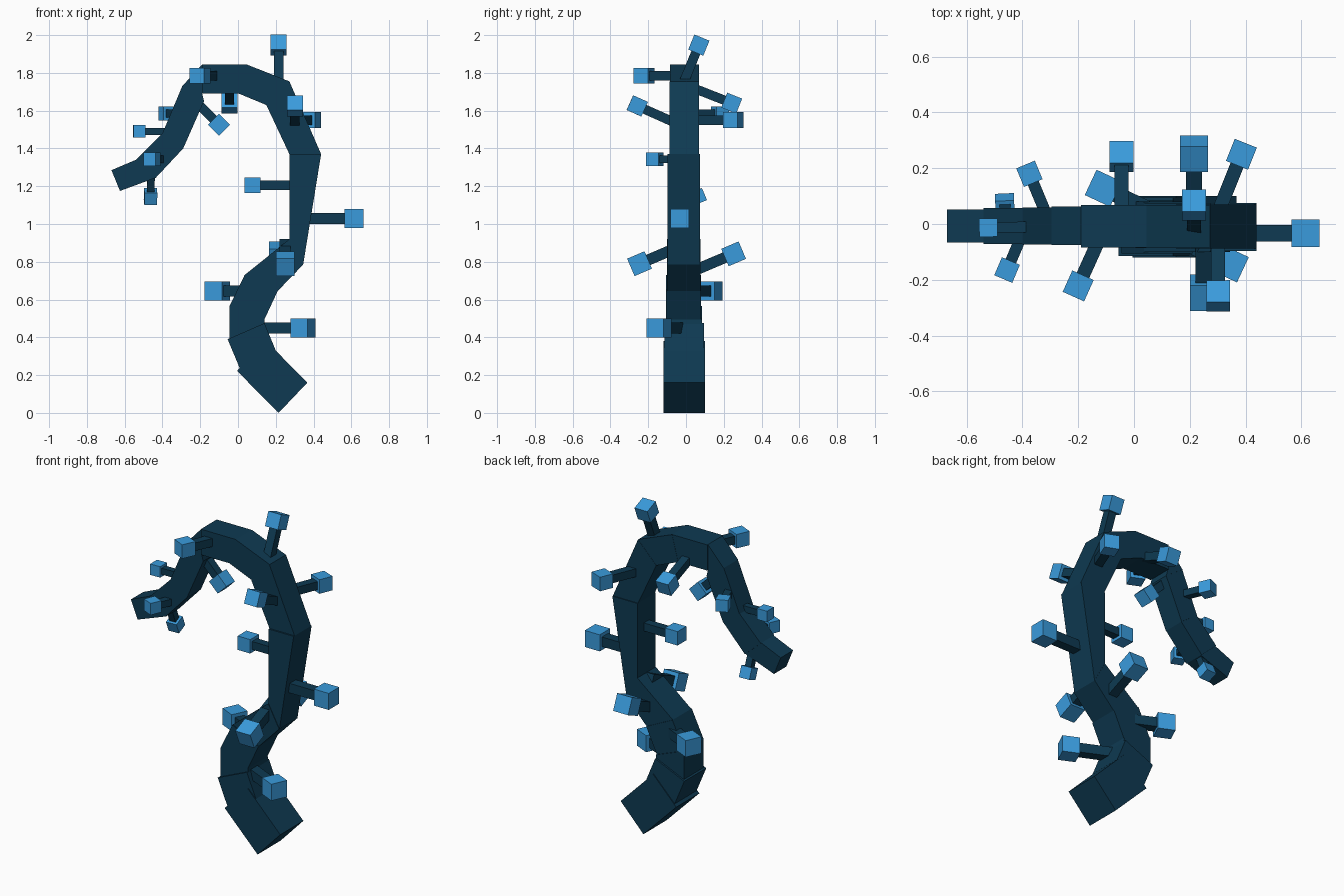
import bpy
import bmesh
from mathutils import Vector, Matrix


def material(name, rgb):
    m = bpy.data.materials.new(name)
    m.diffuse_color = (*rgb, 1)
    return m


DARK = material("deep_teal", (0.0044, 0.042, 0.084))
BLUE = material("bright_blue", (0.042, 0.33, 0.72))


def finish(bm, name, mat):
    bmesh.ops.recalc_face_normals(bm, faces=bm.faces)
    mesh = bpy.data.meshes.new(name)
    bm.to_mesh(mesh)
    bm.free()
    mesh.materials.append(mat)
    ob = bpy.data.objects.new(name, mesh)
    bpy.context.collection.objects.link(ob)


def slab(name, outline, y0, y1):
    """Extrude an (x, z) outline from y0 to y1."""
    bm = bmesh.new()
    face = bm.faces.new([bm.verts.new((x, y0, z)) for x, z in outline])
    new = bmesh.ops.extrude_face_region(bm, geom=[face])["geom"]
    verts = [v for v in new if isinstance(v, bmesh.types.BMVert)]
    bmesh.ops.translate(bm, verts=verts, vec=(0, y1 - y0, 0))
    finish(bm, name, DARK)


def box(name, centre, size, frame, mat):
    bm = bmesh.new()
    bmesh.ops.create_cube(bm, size=1)
    mtx = Matrix.Translation(centre) @ frame.to_4x4() @ Matrix.Diagonal((*size, 1))
    bmesh.ops.transform(bm, matrix=mtx, verts=bm.verts)
    finish(bm, name, mat)


# Trunk foot: two tilted blocks
slab("trunk_foot", [(0.215, 0.0), (0.367, 0.16), (0.15, 0.38), (-0.005, 0.222)], -0.12, 0.1)
slab("trunk_ankle", [(-0.055, 0.39), (0.01, 0.235), (0.2, 0.33), (0.14, 0.475)], -0.115, 0.095)

# Curved trunk: cross cuts (outer x, z, inner x, z) and the y range of the segment after each
cuts = [
    (-0.045, 0.38, 0.15, 0.38, -0.105, 0.085),
    (-0.045, 0.565, 0.14, 0.495, -0.105, 0.08),
    (0.035, 0.73, 0.21, 0.645, -0.1, 0.076),
    (0.272, 0.945, 0.345, 0.785, -0.097, 0.075),
    (0.272, 1.37, 0.44, 1.37, -0.088, 0.07),
    (0.15, 1.63, 0.272, 1.755, -0.086, 0.069),
    (0.005, 1.69, 0.045, 1.845, -0.084, 0.068),
    (-0.19, 1.69, -0.19, 1.845, -0.076, 0.062),
    (-0.18, 1.65, -0.295, 1.73, -0.074, 0.06),
    (-0.29, 1.40, -0.4, 1.48, -0.072, 0.058),
    (-0.435, 1.245, -0.54, 1.34, -0.066, 0.052),
    (-0.625, 1.175, -0.67, 1.285, 0, 0),
]
cuts[3] = (0.272, 0.92, 0.345, 0.785, -0.097, 0.075)
for i, (a, b) in enumerate(zip(cuts, cuts[1:])):
    slab(f"trunk_segment_{i + 1}", [a[0:2], a[2:4], b[2:4], b[0:2]], a[4], a[5])

# Stalks: root point, tip cube centre, cube size
stalks = [
    ((-0.30, 0.0, 1.585), (-0.375, 0.18, 1.585), 0.072),
    ((-0.46, 0.0, 1.30), (-0.463, 0.065, 1.145), 0.068),
    ((-0.36, -0.01, 1.49), (-0.522, -0.013, 1.49), 0.066),
    ((-0.385, 0.0, 1.343), (-0.455, -0.165, 1.343), 0.07),
    ((-0.10, 0.0, 1.785), (-0.2, -0.222, 1.785), 0.084),
    ((-0.21, -0.01, 1.635), (-0.1, -0.01, 1.525), 0.082),
    ((-0.045, 0.0, 1.735), (-0.045, 0.242, 1.64), 0.085),
    ((0.215, 0.0, 0.735), (0.215, 0.252, 0.842), 0.1),
    ((0.215, -0.01, 1.755), (0.215, 0.068, 1.947), 0.086),
    ((0.285, 0.0, 1.55), (0.385, 0.25, 1.55), 0.085),
    ((0.38, -0.033, 1.03), (0.615, -0.033, 1.03), 0.1),
    ((0.30, 0.0, 1.51), (0.302, -0.258, 1.625), 0.085),
    ((0.25, 0.0, 0.895), (0.25, -0.246, 0.79), 0.1),
    ((0.06, -0.01, 0.45), (0.345, -0.143, 0.45), 0.1),
    ((0.10, 0.03, 0.645), (-0.11, 0.128, 0.645), 0.1),
    ((0.30, -0.01, 1.205), (0.076, -0.01, 1.205), 0.084),
]
for i, (root, tip, s) in enumerate(stalks):
    root, tip = Vector(root), Vector(tip)
    d = (tip - root).normalized()
    side = d.cross(Vector((0, 0, 1))).normalized()
    frame = Matrix((side, side.cross(d), d)).transposed()
    w = s * 0.58
    box(f"stalk_{i + 1}", (root + tip) / 2, (w, w, (tip - root).length), frame, DARK)
    box(f"stalk_tip_{i + 1}", tip, (s, s, s), frame, BLUE)
